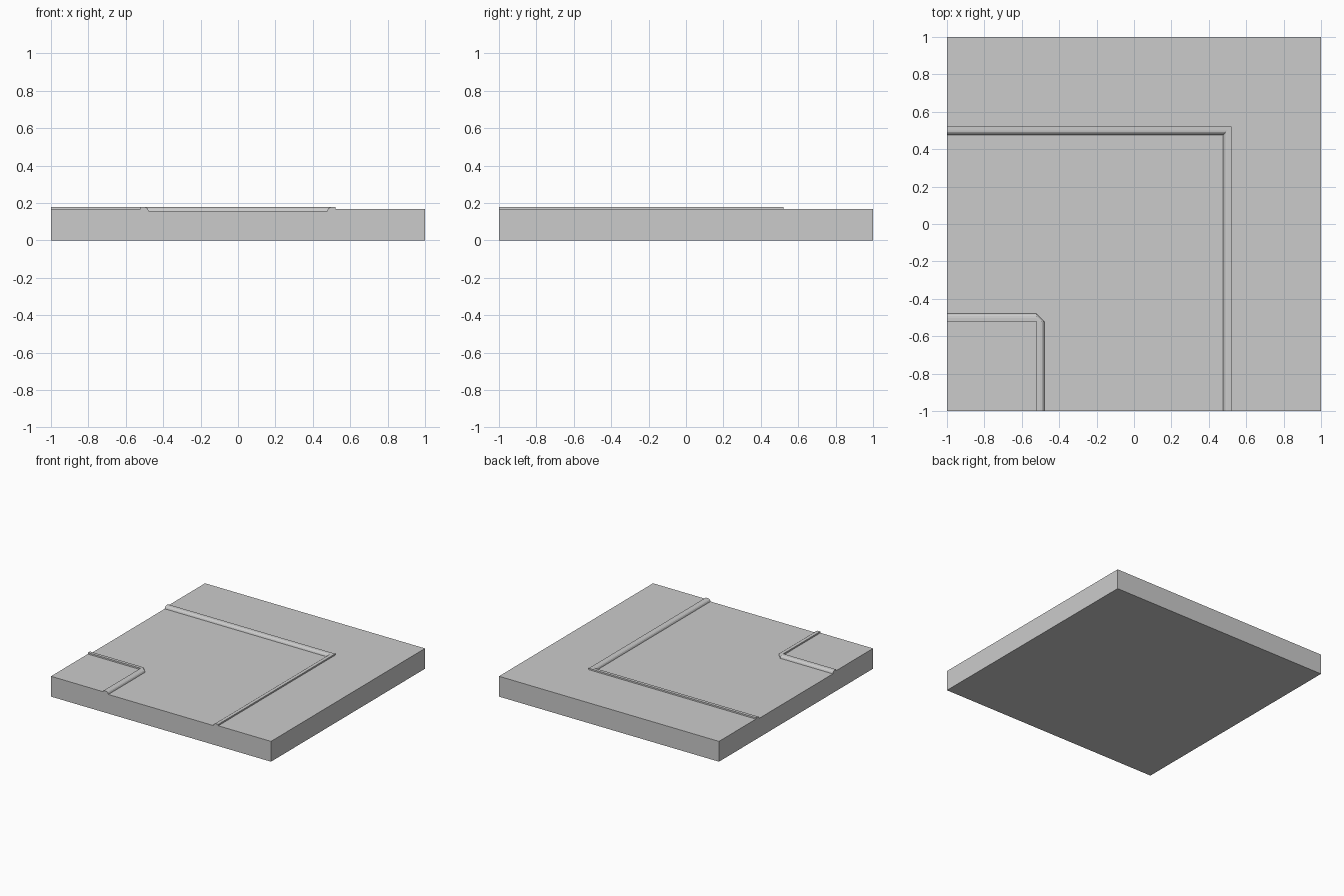
import bpy, bmesh

if "Cube" in bpy.data.objects:
    bpy.data.objects.remove(bpy.data.objects["Cube"])

PAVE, ROAD, CURB = 0.167, 0.157, 0.178   # surface heights
HALF = 1.0

# Curb cross-section: (distance from pavement edge towards the road, height)
curb = [(0.0, PAVE), (0.001, CURB), (0.02, CURB), (0.03, 0.1765),
        (0.038, 0.171), (0.042, 0.164), (0.044, ROAD)]

# Cross-section of the whole corner tile: (offset, height, corner start)
inner_edge, outer_edge = -0.522, 0.521
rows = [(-HALF, PAVE, -HALF)]
rows += [(inner_edge + d, z, inner_edge) for d, z in curb]                      # chamfered curb
rows += [(outer_edge - d, z, outer_edge - d) for d, z in reversed(curb)]        # mitred curb
rows += [(HALF, PAVE, HALF)]

bm = bmesh.new()


def add_row(d, z, k):
    """One line of the surface running round the bend."""
    return [bm.verts.new((x, y, z)) for x, y in
            ((-HALF, d), (k, d), (d, k), (d, -HALF))]


# Top surface: pavement corner, curb, road, curb, outer pavement
grid = [add_row(*r) for r in rows]
for a, b in zip(grid, grid[1:]):
    for i in range(3):
        bm.faces.new((a[i], a[i + 1], b[i + 1], b[i]))
bmesh.ops.remove_doubles(bm, verts=bm.verts[:], dist=1e-5)

# Side walls down to the ground, then the underside
border = [e for e in bm.edges if e.is_boundary]
walls = bmesh.ops.extrude_edge_only(bm, edges=border)["geom"]
for v in walls:
    if isinstance(v, bmesh.types.BMVert):
        v.co.z = 0.0
rim = [e for e in walls if isinstance(e, bmesh.types.BMEdge) and e.is_boundary]
bmesh.ops.contextual_create(bm, geom=rim)
bmesh.ops.recalc_face_normals(bm, faces=bm.faces[:])

mesh = bpy.data.meshes.new("road_corner_tile")
bm.to_mesh(mesh)
bm.free()
tile = bpy.data.objects.new("road_corner_tile", mesh)
bpy.context.collection.objects.link(tile)
